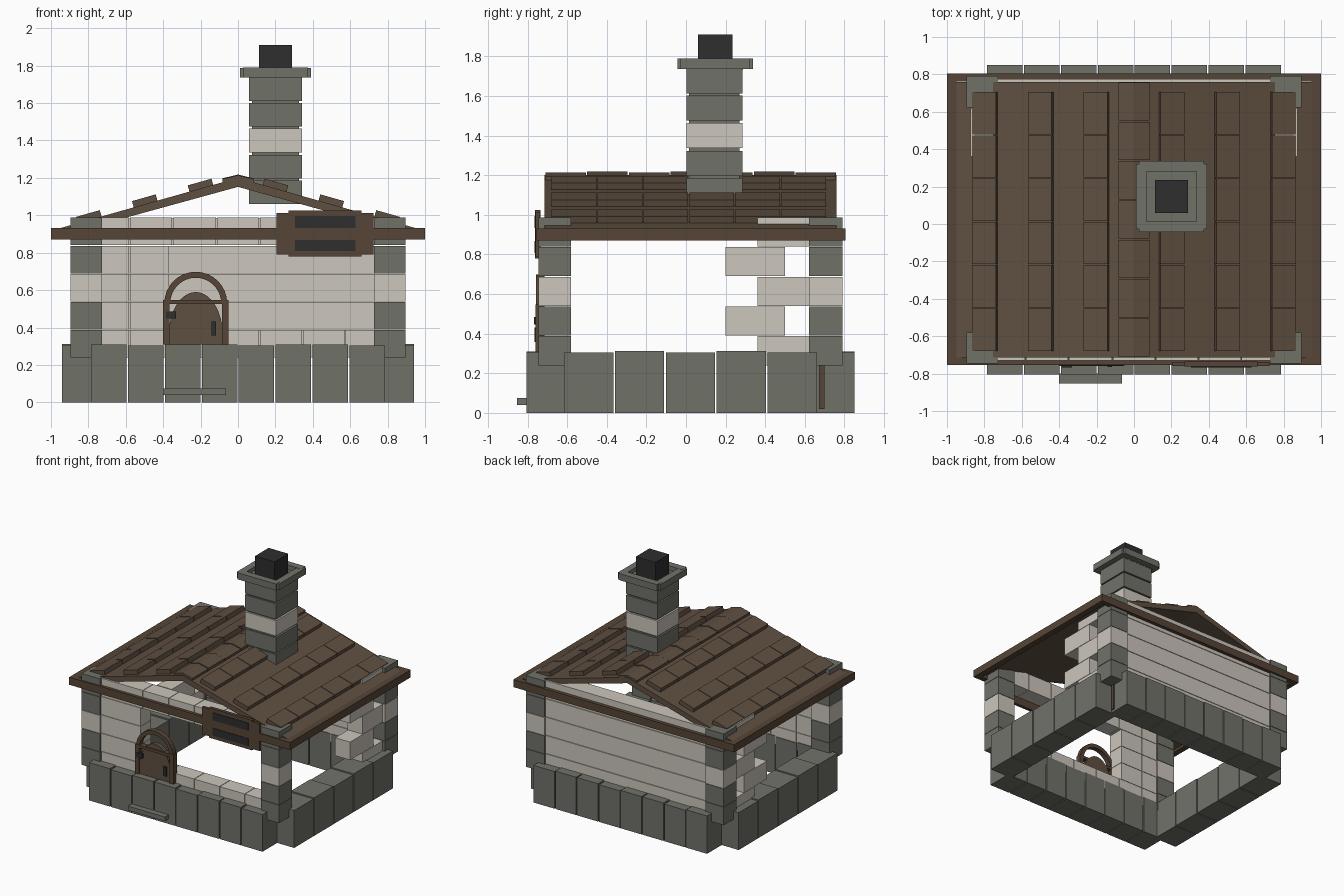
import bpy, bmesh, math
from mathutils import Matrix, Vector

if "Cube" in bpy.data.objects:
    bpy.data.objects.remove(bpy.data.objects["Cube"])


def material(name, r, g, b):
    lin = [((c / 255 + 0.055) / 1.055) ** 2.4 for c in (r, g, b)]
    m = bpy.data.materials.new(name)
    m.diffuse_color = (*lin, 1)
    m.use_nodes = True
    m.node_tree.nodes["Principled BSDF"].inputs["Base Color"].default_value = m.diffuse_color
    return m


GREY = material("grey stone", 112, 114, 105)
PALE = material("pale stone", 204, 198, 188)
ROOF = material("roof brown", 95, 79, 65)
WOOD = material("dark wood", 86, 69, 54)
BLACK = material("black iron", 46, 46, 47)


def finish(name, bm, mats):
    bmesh.ops.recalc_face_normals(bm, faces=bm.faces)
    me = bpy.data.meshes.new(name)
    bm.to_mesh(me)
    bm.free()
    for m in mats:
        me.materials.append(m)
    ob = bpy.data.objects.new(name, me)
    bpy.context.collection.objects.link(ob)
    return ob


def blocks(name, items, *mats):
    """Many boxes in one object; item = (x0, x1, y0, y1, z0, z1[, material index[, tilt about y]])."""
    bm = bmesh.new()
    for it in items:
        x0, x1, y0, y1, z0, z1 = it[:6]
        mi = it[6] if len(it) > 6 else 0
        tilt = it[7] if len(it) > 7 else 0
        mat = (Matrix.Translation(((x0 + x1) / 2, (y0 + y1) / 2, (z0 + z1) / 2))
               @ Matrix.Rotation(tilt, 4, 'Y')
               @ Matrix.Diagonal((x1 - x0, y1 - y0, z1 - z0, 1)))
        vs = bmesh.ops.create_cube(bm, size=1, matrix=mat)["verts"]
        for f in {f for v in vs for f in v.link_faces}:
            f.material_index = mi
    return finish(name, bm, mats)


def prism(name, pts, y0, y1, mat):
    """Extrude an (x, z) outline along y."""
    bm = bmesh.new()
    f = bm.faces.new([bm.verts.new((x, y0, z)) for x, z in pts])
    ext = bmesh.ops.extrude_face_region(bm, geom=[f])["geom"]
    bmesh.ops.translate(bm, vec=(0, y1 - y0, 0),
                        verts=[v for v in ext if isinstance(v, bmesh.types.BMVert)])
    return finish(name, bm, [mat])


G = 0.004  # half of the joint between stones
COURSES = [0.24 + 0.15 * i for i in range(5)]

# Foundation: eight stones front and back, five on each side, open corners
found = []
for i in range(8):
    x = -0.79 + i * 0.1975
    top = 0.31 - 0.006 * (i % 3 == 1)
    for y0, y1 in ((-0.805, -0.59), (0.635, 0.85)):
        found.append((x + G, x + 0.1975 - G, y0, y1, 0, top))
for i in range(5):
    y = -0.62 + i * 0.257
    top = 0.312 - 0.006 * (i % 2 == 0)
    for x0, x1 in ((-0.94, -0.73), (0.73, 0.94)):
        found.append((x0, x1, y + G, y + 0.257 - G, 0, top))
blocks("foundation_stones", found, GREY)
blocks("corner_plank", [(0.785, 0.795, 0.672, 0.7, 0.02, 0.24)], WOOD)
blocks("front_step", [(-0.4, -0.065, -0.853, -0.8, 0.04, 0.075)], GREY)

# Corner posts: stacked stones, third one pale
posts = []
for x0, x1 in ((-0.895, -0.728), (0.728, 0.895)):
    for y0, y1 in ((-0.745, -0.58), (0.622, 0.79)):
        for k, z in enumerate(COURSES):
            posts.append((x0, x1, y0, y1, z, z + 0.147, int(k == 2)))
blocks("corner_posts", posts, GREY, PALE)

# Back wall: long pale courses
blocks("back_wall", [(-0.728, 0.728, 0.64, 0.775, z, z + 0.146) for z in COURSES], PALE)

# Front wall: full bottom and top courses, pier left of the door
front = []
seams = [-0.728, -0.58, -0.35, -0.115, 0.115, 0.345, 0.573, 0.728]
for z in (COURSES[0], COURSES[4]):
    for a, b in zip(seams, seams[1:]):
        front.append((a + G / 2, b - G / 2, -0.73, -0.595, z, z + 0.147))
for z in COURSES[1:4]:
    front += [(-0.728, -0.582, -0.73, -0.595, z, z + 0.147),
              (-0.578, -0.37, -0.73, -0.595, z, z + 0.147)]
blocks("front_wall", front, PALE)

# Side walls: staggered stones beside the back posts
side = []
for k, z in enumerate(COURSES):
    y0, y1 = ((0.362, 0.62), (0.2, 0.5))[k % 2]
    for x0, x1 in ((-0.875, -0.74), (0.74, 0.875)):
        side.append((x0, x1, y0, y1, z, z + 0.147))
blocks("side_wall_stones", side, PALE)

# Eave frame
blocks("eave_frame", [(-1, 1, -0.755, -0.712, 0.87, 0.932), (-1, 1, 0.762, 0.805, 0.87, 0.932),
                      (-1, -0.95, -0.712, 0.762, 0.87, 0.932),
                      (0.95, 1, -0.712, 0.762, 0.87, 0.932)], WOOD)

# Roof: gable slab, tile columns and ridge caps
SLOPE = 0.282
prism("roof_slab", [(-0.998, 0.878), (-0.998, 0.918), (0, 1.2), (0.998, 0.918),
                    (0.998, 0.878), (0, 1.152)], -0.715, 0.76, ROOF)
tiles = []
for s in (-1, 1):
    for c in (0.2, 0.498, 0.797):
        z = 1.2 - SLOPE * c + 0.015
        for j in range(6):
            y = -0.678 + j * 0.2315
            tiles.append((s * c - 0.066, s * c + 0.066, y, y + 0.226, z - 0.02, z + 0.02,
                          0, s * math.atan(SLOPE)))
blocks("roof_tiles", tiles, ROOF)
for j in range(7):
    y = -0.712 + j * 0.2103
    d = 0.004 * (j % 2)
    prism("ridge_cap", [(-0.083, 1.172), (-0.083, 1.194 + d), (0, 1.214 + d),
                        (0.083, 1.194 + d), (0.083, 1.172)], y + 0.003, y + 0.207, ROOF)

# Chimney: five stones with thin core, rim and pot
stack = [(0.075, 0.325, 0.015, 0.27, 1.08, 1.735, 0)]
for k, z in enumerate((1.06, 1.197, 1.337, 1.475, 1.612)):
    stack.append((0.06, 0.342, 0.003, 0.285, z, z + 0.126, int(k == 2)))
blocks("chimney_stack", stack, GREY, PALE)
cx, cy, h, w = 0.2, 0.147, 0.19, 0.057
rim = []
for s in (-1, 1):
    a, b = sorted((s * h, s * (h - w)))
    rim.append((cx - h + 0.016, cx + h - 0.016, cy + a, cy + b, 1.736, 1.79))
    rim.append((cx + a, cx + b, cy - h + 0.016, cy + h - 0.016, 1.736, 1.788))
rim.append((cx - 0.14, cx + 0.14, cy - 0.14, cy + 0.14, 1.73, 1.755))
blocks("chimney_rim", rim, GREY)
blocks("chimney_pot", [(0.113, 0.29, 0.06, 0.235, 1.75, 1.91)], BLACK)

# Door: rounded leaf, frame, arch, iron fittings
dx = -0.226
leaf = [(dx + 0.145, 0.31)]
leaf += [(dx + 0.145 * math.cos(math.pi * i / 16), 0.36 + 0.23 * math.sin(math.pi * i / 16))
         for i in range(17)]
leaf.append((dx - 0.145, 0.31))
prism("door_leaf", leaf, -0.75, -0.715, ROOF)
blocks("door_frame", [(dx - 0.174, dx - 0.14, -0.76, -0.715, 0.308, 0.53),
                      (dx + 0.14, dx + 0.174, -0.76, -0.715, 0.308, 0.53),
                      (dx - 0.174, dx + 0.174, -0.76, -0.715, 0.525, 0.548)], WOOD)


def arc(r):
    return [(dx + r * math.cos(math.pi * i / 16), 0.53 + r * math.sin(math.pi * i / 16))
            for i in range(17)]


prism("door_arch", arc(0.168) + arc(0.136)[::-1], -0.757, -0.715, WOOD)
blocks("door_fittings", [(-0.385, -0.332, -0.768, -0.745, 0.447, 0.485),
                         (-0.142, -0.117, -0.765, -0.745, 0.357, 0.432)], BLACK)

# Hanging window shutter with two dark slots
blocks("shutter_panel", [(0.27, 0.66, -0.762, -0.735, 0.78, 1.025),
                         (0.205, 0.725, -0.759, -0.737, 0.79, 1.013)], WOOD)
blocks("shutter_slots", [(0.305, 0.628, -0.766, -0.758, 0.933, 0.995),
                         (0.305, 0.628, -0.766, -0.758, 0.808, 0.868)], BLACK)
